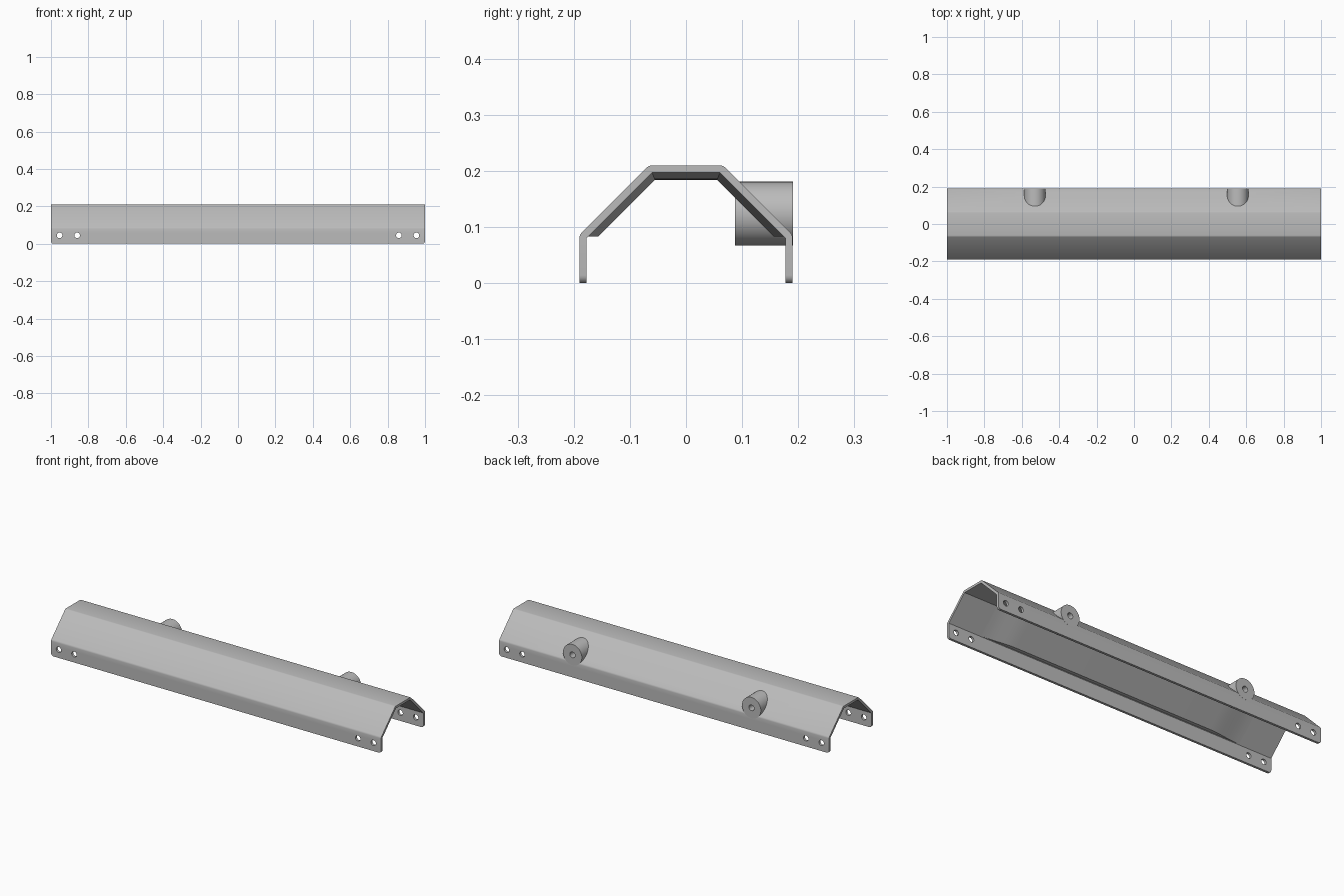
import bpy, bmesh, math
from mathutils import Matrix, Vector

if "Cube" in bpy.data.objects:
    bpy.data.objects.remove(bpy.data.objects["Cube"])

GREY = bpy.data.materials.new("grey metal")
GREY.use_nodes = True
COL = (0.5, 0.5, 0.5, 1)
GREY.diffuse_color = COL
GREY.node_tree.nodes["Principled BSDF"].inputs["Base Color"].default_value = COL

BOSS_X = (-0.53, 0.555)
BOSS_Z = 0.124
WALL = 0.013


def make(name, bm):
    bmesh.ops.recalc_face_normals(bm, faces=bm.faces)
    me = bpy.data.meshes.new(name)
    bm.to_mesh(me)
    bm.free()
    me.materials.append(GREY)
    ob = bpy.data.objects.new(name, me)
    bpy.context.collection.objects.link(ob)
    return ob


def loft(bm, sections):
    """Skin closed (x, outline) sections and cap both ends."""
    rings = [[bm.verts.new((x, y, z)) for y, z in pts] for x, pts in sections]
    n = len(rings[0])
    for a, b in zip(rings, rings[1:]):
        for i in range(n):
            j = (i + 1) % n
            bm.faces.new((a[i], a[j], b[j], b[i]))
    bm.faces.new(rings[0])
    bm.faces.new(rings[-1])


def rod(bm, x, y0, y1, z, r, n):
    """Cylinder along y."""
    m = Matrix.Translation((x, (y0 + y1) / 2, z)) @ Matrix.Rotation(math.pi / 2, 4, "X")
    bmesh.ops.create_cone(bm, cap_ends=True, segments=n, radius1=r, radius2=r,
                          depth=y1 - y0, matrix=m)


def mirrored(half):
    """Open outline running from +y over the top to -y."""
    return half + [(-y, z) for y, z in reversed(half)]


# Folded channel with softened outer bends
outer = mirrored([(0.19, 0), (0.19, 0.081), (0.189, 0.0855), (0.1865, 0.0895),
                  (0.0695, 0.2065), (0.0655, 0.209), (0.061, 0.21)])
inner = mirrored([(0.19 - WALL, 0), (0.19 - WALL, 0.0806), (0.0606, 0.21 - WALL)])
outline = outer + inner[::-1]
bm = bmesh.new()
loft(bm, [(-1, outline), (1, outline)])
# Rounded lower corners at both ends of each side wall
corners = [e for e in bm.edges
           if all(v.co.z < 1e-4 and abs(v.co.x) > 0.99 for v in e.verts)
           and abs(e.verts[0].co.x - e.verts[1].co.x) < 1e-4]
bmesh.ops.bevel(bm, geom=corners, offset=0.014, segments=5, profile=0.5, affect="EDGES")
channel = make("channel", bm)


# Inner stiffener, fading out smoothly toward both ends
def offset_line(t):
    return mirrored([(0.2576 - 1.414 * t - 0.083, 0.083),
                     (0.0606 - 0.414 * t, 0.197 - t)])


stations = []
for i in range(9):
    f = i / 8
    thick = WALL * (1 - math.cos(math.pi * f)) / 2
    stations.append((-0.8 + 0.2 * f, thick))
stations += [(-x, t) for x, t in reversed(stations)]
bm = bmesh.new()
loft(bm, [(x, offset_line(-0.003) + offset_line(t)[::-1]) for x, t in stations])
stiffener = make("inner_stiffener", bm)

# Two round mounting bosses on the back
bosses = []
for i, x in enumerate(BOSS_X):
    bm = bmesh.new()
    rod(bm, x, 0.087, 0.1905, BOSS_Z, 0.057, 48)
    bosses.append(make("mounting_boss_%d" % (i + 1), bm))

# Cutter: bolt holes through both walls, bores through the bosses
bm = bmesh.new()
for x in (-0.954, -0.86, 0.86, 0.954):
    rod(bm, x, -0.3, 0.3, 0.045, 0.015, 24)
for x in BOSS_X:
    rod(bm, x, 0.06, 0.3, BOSS_Z, 0.016, 24)
cutter = make("hole_cutter", bm)
cutter.hide_render = True

parts = [channel, stiffener] + bosses
for ob in parts:
    mod = ob.modifiers.new("holes", "BOOLEAN")
    mod.operation = "DIFFERENCE"
    mod.solver = "EXACT"
    mod.object = cutter
bpy.context.view_layer.update()
deps = bpy.context.evaluated_depsgraph_get()
baked = [bpy.data.meshes.new_from_object(ob.evaluated_get(deps)) for ob in parts]
for ob, me in zip(parts, baked):
    ob.modifiers.clear()
    ob.data = me
bpy.data.objects.remove(cutter)

# Smooth curves, sharp folds
bpy.ops.object.select_all(action="DESELECT")
for ob in parts:
    ob.select_set(True)
bpy.context.view_layer.objects.active = channel
bpy.ops.object.shade_smooth_by_angle(angle=math.radians(30))
